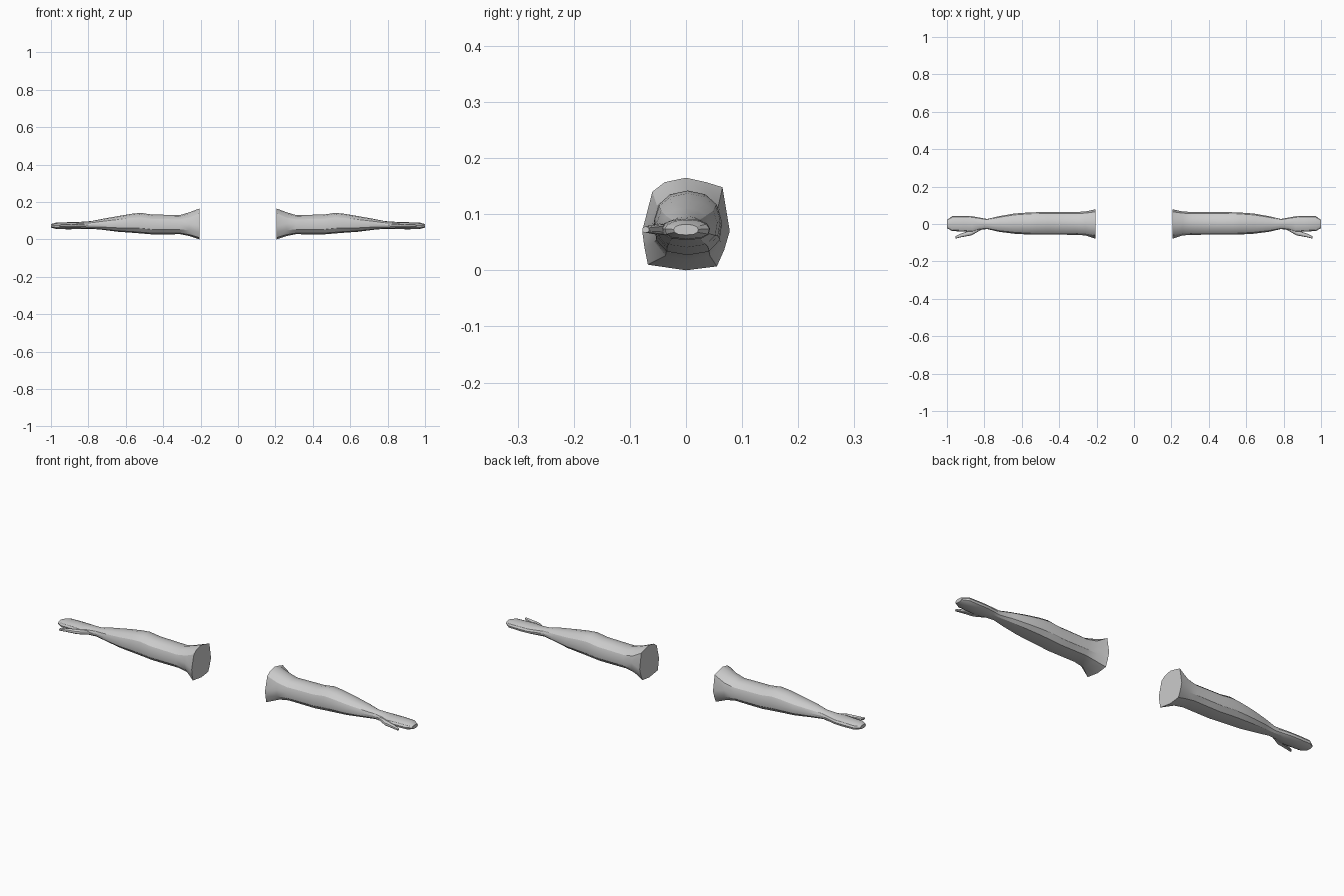
import bpy, bmesh, math

if "Cube" in bpy.data.objects:
    bpy.data.objects.remove(bpy.data.objects["Cube"])

# Half outline of an arm cross-section (unit y, z), completed by mirroring
HALF = [(0, 1), (.52, .88), (.86, .55), (1, .05), (.93, -.5), (.62, -.88), (0, -1)]
SECTION = HALF + [(-y, z) for y, z in HALF[-2:0:-1]]

# Flared shoulder opening (y, z)
SHOULDER = [(0, .165), (.036, .157), (.065, .148), (.078, .07), (.068, .036), (.055, .007),
            (0, 0), (-.068, .01), (-.074, .04), (-.078, .07), (-.06, .14), (-.038, .157)]


def ring(x, y0, y1, z0, z1):
    """Cross-section at x fitted to the given y and z limits."""
    cy, cz, ry, rz = (y0 + y1) / 2, (z0 + z1) / 2, (y1 - y0) / 2, (z1 - z0) / 2
    return [(x, cy + y * ry, cz + z * rz) for y, z in SECTION]


def loft(name, rings):
    """Skin a list of rings, cap both ends and mirror to the other side."""
    bm = bmesh.new()
    loops = [[bm.verts.new(p) for p in r] for r in rings]
    n = len(loops[0])
    for a, b in zip(loops, loops[1:]):
        for i in range(n):
            j = (i + 1) % n
            bm.faces.new((a[i], a[j], b[j], b[i]))
    bm.faces.new(loops[0])
    bm.faces.new(loops[-1])
    bmesh.ops.recalc_face_normals(bm, faces=bm.faces)
    mesh = bpy.data.meshes.new(name)
    bm.to_mesh(mesh)
    bm.free()
    ob = bpy.data.objects.new(name, mesh)
    bpy.context.collection.objects.link(ob)
    bpy.ops.object.select_all(action='DESELECT')
    ob.select_set(True)
    bpy.context.view_layer.objects.active = ob
    bpy.ops.object.shade_smooth_by_angle(angle=math.radians(30))
    ob.modifiers.new("mirror", 'MIRROR').use_mirror_merge = False
    return ob


# Arm: shoulder, upper arm, elbow, forearm, wrist and mitten-like hand
arm_rings = [(.26, -.061, .067, .018, .145), (.31, -.058, .064, .028, .130),
             (.40, -.057, .064, .027, .132), (.46, -.057, .064, .027, .133),
             (.52, -.057, .063, .032, .142), (.57, -.056, .061, .036, .137),
             (.64, -.052, .056, .041, .125), (.72, -.042, .042, .051, .111),
             (.785, -.027, .027, .057, .098), (.83, -.032, .035, .056, .095),
             (.865, -.045, .042, .055, .092), (.91, -.040, .043, .054, .092),
             (.972, -.038, .042, .056, .090), (1.0, -.022, .022, .063, .082)]
loft("arm", [[(.207, y, z) for y, z in SHOULDER]] + [ring(*r) for r in arm_rings])

# Thumb, spread forward from the palm
thumb_rings = [(.80, -.022, 0, .064, .082), (.87, -.061, -.034, .063, .083),
               (.92, -.070, -.049, .065, .081), (.955, -.078, -.066, .067, .078)]
loft("thumb", [ring(*r) for r in thumb_rings])
